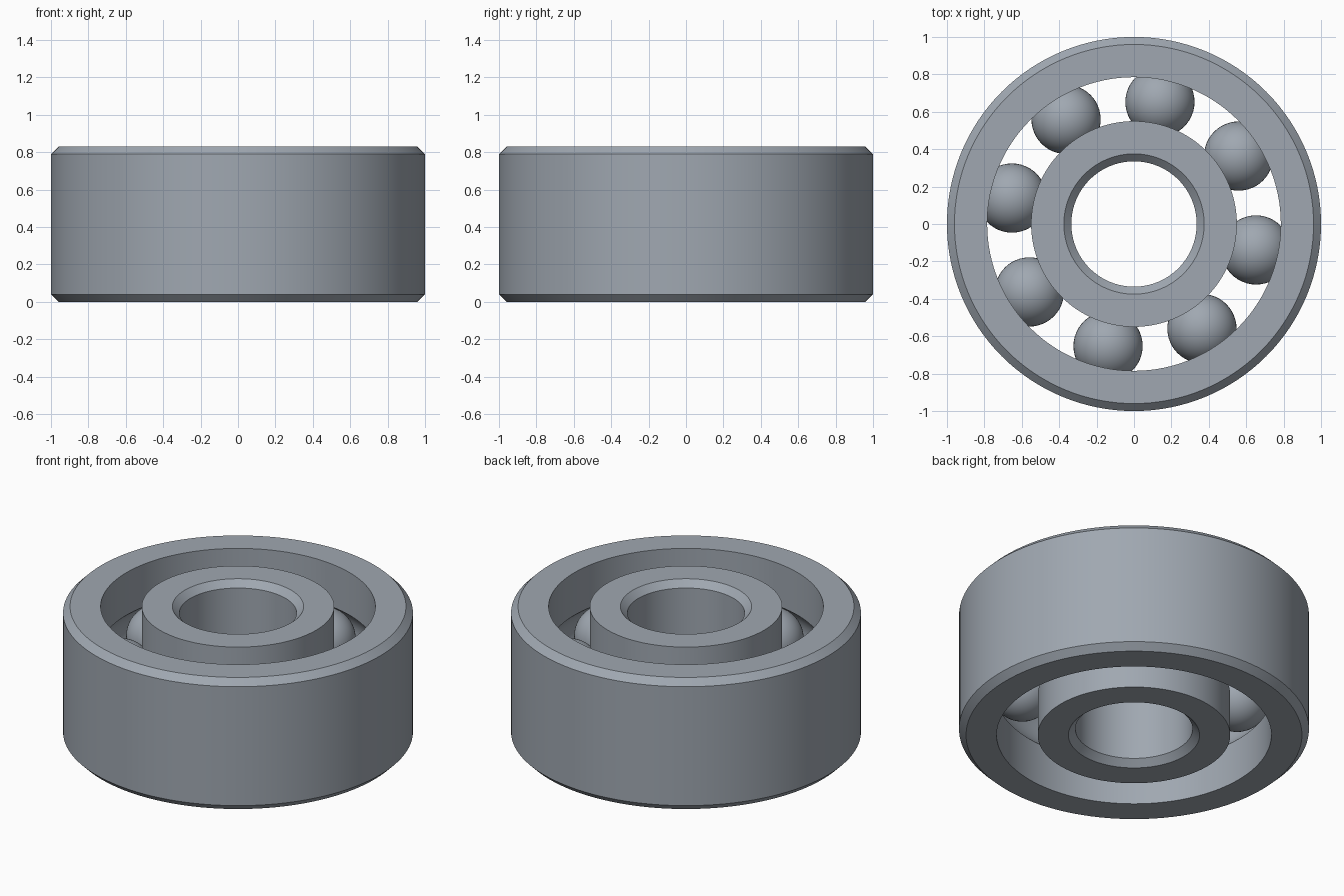
import bpy, bmesh, math
from mathutils import Matrix, Vector

if "Cube" in bpy.data.objects:
    bpy.data.objects.remove(bpy.data.objects["Cube"])

HEIGHT, MID = 0.83, 0.415
PITCH, BALL_R, BALLS = 0.667, 0.185, 8
CHAMFER = 0.04

steel = bpy.data.materials.new("steel grey")
steel.use_nodes = True
colour = (0.35, 0.39, 0.44, 1)
steel.diffuse_color = colour
steel.node_tree.nodes["Principled BSDF"].inputs["Base Color"].default_value = colour


def finish(name, bm):
    mesh = bpy.data.meshes.new(name)
    bm.to_mesh(mesh)
    bm.free()
    mesh.materials.append(steel)
    obj = bpy.data.objects.new(name, mesh)
    bpy.context.collection.objects.link(obj)
    bpy.ops.object.select_all(action="DESELECT")
    obj.select_set(True)
    bpy.context.view_layer.objects.active = obj
    bpy.ops.object.shade_smooth_by_angle(angle=math.radians(30))
    return obj


def race(name, plain_r, groove_r):
    """Ring with a chamfered plain wall and a ball groove in the other wall."""
    side = 1 if groove_r > PITCH else -1
    inset = plain_r - side * CHAMFER
    profile = [(groove_r, 0), (inset, 0), (plain_r, CHAMFER),
               (plain_r, HEIGHT - CHAMFER), (inset, HEIGHT), (groove_r, HEIGHT)]
    # Circular groove that hugs the balls
    groove = BALL_R + 0.003
    half = math.acos(abs(groove_r - PITCH) / groove)
    for i in range(13):
        a = half * (1 - i / 6)
        profile.append((PITCH + side * groove * math.cos(a), MID + groove * math.sin(a)))

    bm = bmesh.new()
    verts = [bm.verts.new((r, 0, z)) for r, z in profile]
    edges = [bm.edges.new((v, verts[i - 1])) for i, v in enumerate(verts)]
    bmesh.ops.spin(bm, geom=verts + edges, cent=(0, 0, 0), axis=(0, 0, 1),
                   angle=math.tau, steps=128, use_merge=True)
    bmesh.ops.remove_doubles(bm, verts=bm.verts, dist=1e-5)
    bmesh.ops.recalc_face_normals(bm, faces=bm.faces)
    return finish(name, bm)


# Rings
race("outer_race", 1.0, 0.785)
race("inner_race", 0.335, 0.55)

# Balls evenly spaced between the rings
for i in range(BALLS):
    angle = math.radians(78) + math.tau * i / BALLS
    centre = Vector((PITCH * math.cos(angle), PITCH * math.sin(angle), MID))
    bm = bmesh.new()
    bmesh.ops.create_uvsphere(bm, u_segments=48, v_segments=24, radius=BALL_R,
                              matrix=Matrix.Translation(centre))
    finish(f"ball_{i + 1}", bm)
